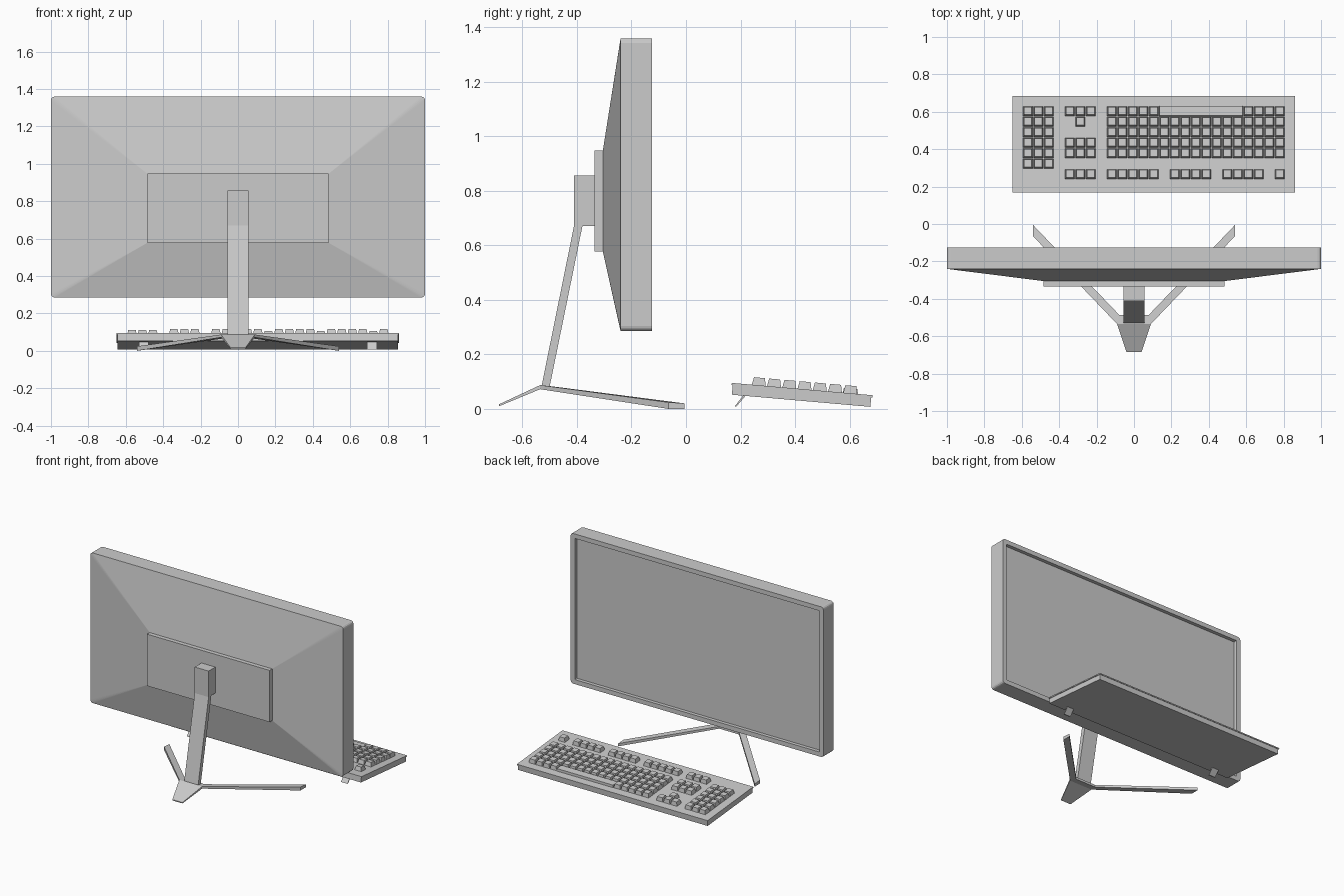
import bpy, bmesh, math
from mathutils import Matrix

if "Cube" in bpy.data.objects:
    bpy.data.objects.remove(bpy.data.objects["Cube"])


def finish(name, bm):
    bmesh.ops.remove_doubles(bm, verts=bm.verts, dist=1e-5)
    bmesh.ops.recalc_face_normals(bm, faces=bm.faces)
    me = bpy.data.meshes.new(name)
    bm.to_mesh(me)
    bm.free()
    ob = bpy.data.objects.new(name, me)
    bpy.context.collection.objects.link(ob)
    return ob


def add_loft(bm, rings):
    """Bridge equal-length rings of points and cap both ends."""
    loops = [[bm.verts.new(p) for p in r] for r in rings]
    n = len(loops[0])
    for a, b in zip(loops, loops[1:]):
        for i in range(n):
            j = (i + 1) % n
            bm.faces.new((a[i], a[j], b[j], b[i]))
    bm.faces.new(loops[0])
    bm.faces.new(loops[-1])


def round_rect(y, hx, z0, z1, r, seg=3):
    """Rounded rectangle ring in the XZ plane at depth y."""
    pts = []
    for k, (sx, z) in enumerate([(1, z1 - r), (-1, z1 - r), (-1, z0 + r), (1, z0 + r)]):
        for i in range(seg + 1):
            a = math.pi / 2 * (k + i / seg)
            pts.append((sx * (hx - r) + r * math.cos(a), y, z + r * math.sin(a)))
    return pts


def profile(name, pts, x0, x1):
    """Extrude a YZ profile along x."""
    bm = bmesh.new()
    add_loft(bm, [[(x, y, z) for y, z in pts] for x in (x0, x1)])
    return finish(name, bm)


def add_frustum(bm, x0, x1, y0, y1, z0, z1, inset=0.0):
    def ring(z, d):
        return [(x0 + d, y0 + d, z), (x1 - d, y0 + d, z),
                (x1 - d, y1 - d, z), (x0 + d, y1 - d, z)]
    add_loft(bm, [ring(z0, 0), ring(z1, inset)])


# Monitor shell: recessed screen, bezel, sides and tapered back
bm = bmesh.new()
add_loft(bm, [
    round_rect(-0.15, 0.968, 0.317, 1.327, 0.004),
    round_rect(-0.125, 0.968, 0.317, 1.327, 0.004),
    round_rect(-0.125, 1.0, 0.285, 1.359, 0.018),
    round_rect(-0.24, 1.0, 0.285, 1.359, 0.018),
    round_rect(-0.305, 0.485, 0.577, 0.947, 0.0),
])
finish("monitor_shell", bm)

# Back plate and stand arm
profile("back_plate", [(-0.303, 0.577), (-0.303, 0.947), (-0.335, 0.947), (-0.335, 0.577)], -0.485, 0.485)
profile("stand_arm", [(-0.333, 0.856), (-0.411, 0.856), (-0.411, 0.67), (-0.53, 0.082),
                      (-0.5, 0.082), (-0.38, 0.67), (-0.333, 0.67)], -0.055, 0.055)

# Three-legged base: (x, y, top z, bottom z), mirrored across x
half = [(0.04, -0.685, 0.017, 0.01), (0.09, -0.535, 0.087, 0.072), (0.078, -0.487, 0.082, 0.066),
        (0.54, -0.065, 0.024, 0.0), (0.54, -0.005, 0.02, 0.0)]
pts = half + [(-x, y, t, b) for x, y, t, b in half]
quads = [(0, 1, 6, 5), (1, 2, 7, 6), (1, 3, 4, 2), (7, 9, 8, 6)]
bm = bmesh.new()
top = [bm.verts.new((x, y, t)) for x, y, t, b in pts]
low = [bm.verts.new((x, y, b)) for x, y, t, b in pts]
for q in quads:
    bm.faces.new([top[i] for i in q])
    bm.faces.new([low[i] for i in reversed(q)])
edges = [frozenset((q[i], q[(i + 1) % 4])) for q in quads for i in range(4)]
for e in edges:
    if edges.count(e) == 1:
        a, b = e
        bm.faces.new((top[a], top[b], low[b], low[a]))
finish("stand_base", bm)

# Keyboard case: modelled flat around its deck, then tilted
tilt = Matrix.Translation((0.105, 0.426, 0.0725)) @ Matrix.Rotation(math.radians(-5), 4, 'X')
bm = bmesh.new()
add_frustum(bm, -0.755, 0.755, -0.259, 0.259, -0.008, 0)
finish("keyboard_top", bm).matrix_world = tilt
bm = bmesh.new()
add_frustum(bm, -0.75, 0.75, -0.255, 0.255, -0.043, -0.006)
finish("keyboard_body", bm).matrix_world = tilt

# Keys on a 25-column grid, rows counted from the user's side
main = list(range(8, 25))
rows = {
    0: [0, 1, 2, 4, 5, 6] + main[:5] + main[13:],
    1: [0, 1, 2, 5] + main,
    2: [0, 1, 2] + main,
    3: [0, 1, 2, 4, 5, 6] + main,
    4: [0, 1, 2, 4, 5, 6] + main,
    5: [0, 1, 2],
    6: [4, 5, 6, 8, 9, 10, 11, 12, 14, 15, 16, 17, 19, 20, 21, 22, 24],
}
P, X0, Y0 = 0.0561, -0.7, 0.205
bm = bmesh.new()
for r, cols in rows.items():
    if r == 5:
        cols = [0, 1, 2]
    y1 = Y0 - r * P
    for c in cols:
        x = X0 + c * P
        add_frustum(bm, x + 0.002, x + P - 0.002, y1 - P + 0.002, y1 - 0.002, -0.002, 0.028, 0.006)
finish("keys", bm).matrix_world = tilt
bm = bmesh.new()
add_frustum(bm, X0 + 13 * P, X0 + 21 * P, Y0 - P + 0.001, Y0, -0.002, 0.018, 0.002)
finish("space_bar", bm).matrix_world = tilt

# Fold-out keyboard feet
for side, x in (("left", -0.53), ("right", 0.69)):
    profile("keyboard_foot_" + side, [(0.222, 0.052), (0.212, 0.052), (0.178, 0.008), (0.184, 0.008)], x, x + 0.052)
